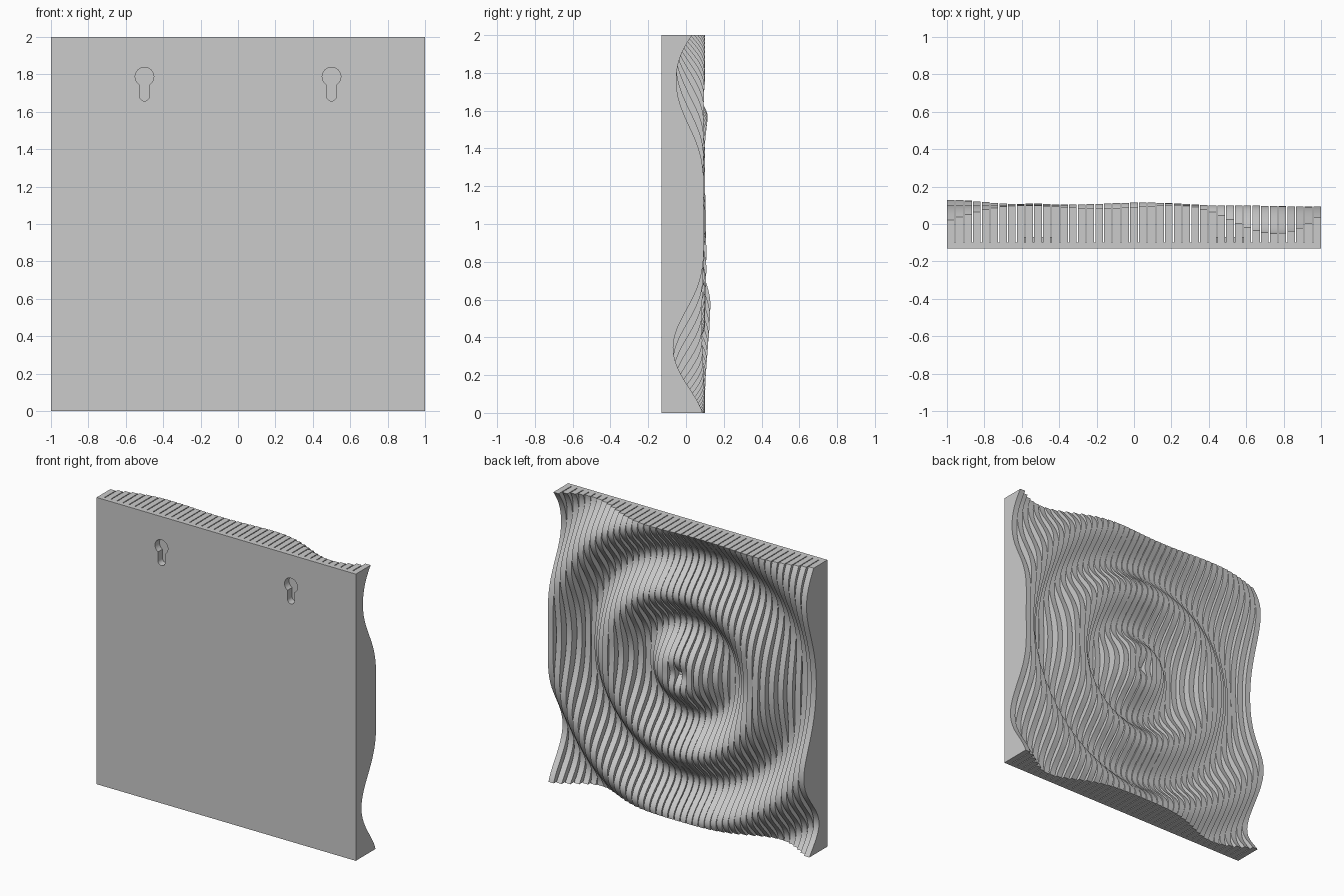
import bpy, bmesh, math

if "Cube" in bpy.data.objects:
    bpy.data.objects.remove(bpy.data.objects["Cube"], do_unlink=True)

FRONT, PLATE_BACK = -0.13, -0.10
SLATS, GAP, STEPS = 43, 0.006, 110
WIDTH = (2 - GAP * (SLATS - 1)) / SLATS

grey = bpy.data.materials.new("plain_grey")
grey.use_nodes = True
colour = (0.6, 0.6, 0.6, 1)
grey.diffuse_color = colour
grey.node_tree.nodes["Principled BSDF"].inputs["Base Color"].default_value = colour


def hump(x, z, cx, cz, width):
    return math.exp(-((x - cx) ** 2 + (z - cz) ** 2) / width)


def ripple(x, z):
    """Depth of the wavy back: rings that stretch toward the upper right corner."""
    dx, dz = x, z - 1.01
    r = math.hypot(dx, dz)
    stretch = max(0, math.cos(math.atan2(dz, dx) - math.radians(154))) ** 2
    r -= 0.16 * stretch * r * r + 0.05 * hump(x, z, 1, 2, 0.07)
    r += 0.04 * hump(x, z, 1, 0.4, 0.15) + 0.015 * hump(x, z, 1, 1.6, 0.1)
    swell = (0.03 * hump(x, z, -1, 0.62, 0.2) + 0.015 * hump(x, z, 0.05, 1.55, 0.1)
             - 0.018 * hump(x, z, 0.95, 0.4, 0.15) - 0.01 * hump(x, z, 0.7, 1.3, 0.15))
    return 0.025 + 0.075 * math.cos(2 * math.pi * (r - 1) / 0.45) + swell


def make_object(name, bm):
    bmesh.ops.recalc_face_normals(bm, faces=bm.faces)
    mesh = bpy.data.meshes.new(name)
    bm.to_mesh(mesh)
    bm.free()
    mesh.materials.append(grey)
    obj = bpy.data.objects.new(name, mesh)
    bpy.context.collection.objects.link(obj)
    return obj


def add_box(bm, x0, x1, y0, y1, z0, z1):
    cube = bmesh.ops.create_cube(bm, size=1)["verts"]
    for v in cube:
        v.co = ((x0 + x1) / 2 + v.co.x * (x1 - x0),
                (y0 + y1) / 2 + v.co.y * (y1 - y0),
                (z0 + z1) / 2 + v.co.z * (z1 - z0))


def add_prism(bm, outline, y0, y1):
    face = bm.faces.new([bm.verts.new((x, y0, z)) for x, z in outline])
    new = bmesh.ops.extrude_face_region(bm, geom=[face])["geom"]
    moved = [g for g in new if isinstance(g, bmesh.types.BMVert)]
    bmesh.ops.translate(bm, verts=moved, vec=(0, y1 - y0, 0))


def arc(cx, cz, radius, start, end, count=20):
    angles = [math.radians(start + (end - start) * i / count) for i in range(count + 1)]
    return [(cx + radius * math.cos(a), cz + radius * math.sin(a)) for a in angles]


# Flat mounting plate
bm = bmesh.new()
add_box(bm, -1, 1, FRONT, PLATE_BACK, 0, 2)
plate = make_object("mounting_plate", bm)

# Upright slats, each cut to the ripple
bm = bmesh.new()
for i in range(SLATS):
    x0 = -1 + i * (WIDTH + GAP)
    x1 = x0 + WIDTH
    xm = (x0 + x1) / 2
    rows = []
    for j in range(STEPS + 1):
        z = 2 * j / STEPS
        y = ripple(xm, z)
        rows.append([bm.verts.new(p) for p in (
            (x0, PLATE_BACK, z), (x1, PLATE_BACK, z), (x1, y, z), (x0, y, z))])
    for a, b in zip(rows, rows[1:]):
        for k in range(4):
            n = (k + 1) % 4
            bm.faces.new((a[k], a[n], b[n], b[k]))
    bm.faces.new(rows[0])
    bm.faces.new(rows[-1])
slats = make_object("wave_slats", bm)

# Housings bridge the gaps between slats behind the holes
bm = bmesh.new()
for side in (-0.5, 0.5):
    for i in range(SLATS - 1):
        x0 = -1 + i * (WIDTH + GAP) + WIDTH
        if abs(x0 + GAP / 2 - side) < 0.085:
            add_box(bm, x0, x0 + GAP, PLATE_BACK, -0.07, 1.63, 1.87)
housings = make_object("hanger_housings", bm)

# Keyhole hanging holes
bm = bmesh.new()
for side in (-0.5, 0.5):
    hole = arc(side, 1.788, 0.05, -57, 237) + arc(side, 1.685, 0.027, 180, 360, 12)
    add_prism(bm, hole, FRONT - 0.02, -0.08)
cutter = make_object("keyhole_cutter", bm)

for obj in (plate, slats, housings):
    mod = obj.modifiers.new("keyhole_cut", "BOOLEAN")
    mod.operation = "DIFFERENCE"
    mod.solver = "EXACT"
    mod.object = cutter
    bpy.context.view_layer.objects.active = obj
    bpy.ops.object.modifier_apply(modifier=mod.name)
bpy.data.objects.remove(cutter, do_unlink=True)

# Smooth waves, crisp edges
bpy.ops.object.select_all(action="DESELECT")
for obj in (plate, slats, housings):
    obj.select_set(True)
bpy.context.view_layer.objects.active = slats
bpy.ops.object.shade_smooth_by_angle(angle=math.radians(30))
